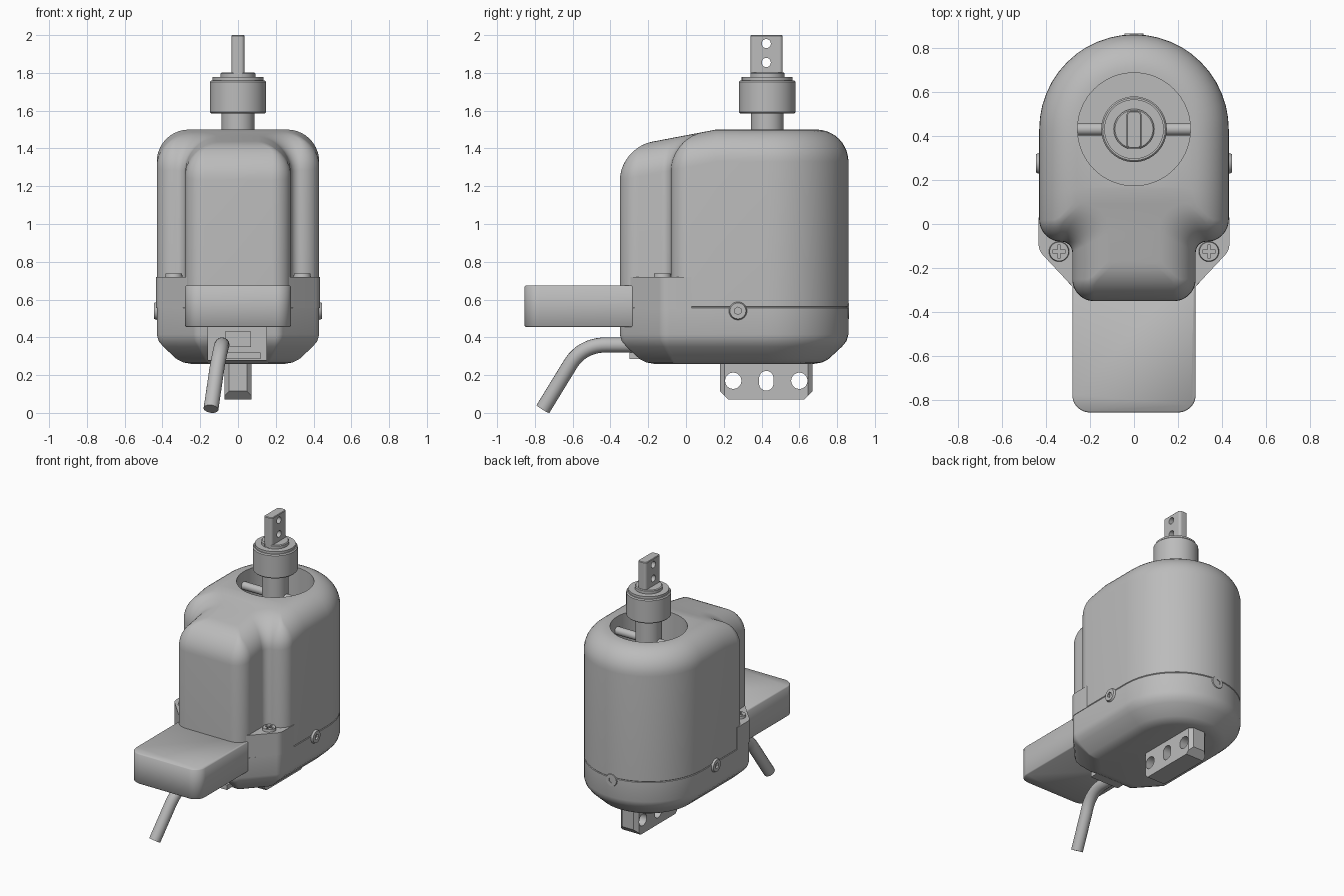
import bpy, bmesh, math
from mathutils import Vector, Matrix

if "Cube" in bpy.data.objects:
    bpy.data.objects.remove(bpy.data.objects["Cube"])

grey = bpy.data.materials.new("plain_grey")
grey.use_nodes = True
GREY = (0.5, 0.5, 0.5, 1)
grey.diffuse_color = GREY
grey.node_tree.nodes["Principled BSDF"].inputs["Base Color"].default_value = GREY
AXIS_Y = 0.43  # centre of the shaft and of the round back


def finish(name, bm):
    bmesh.ops.remove_doubles(bm, verts=bm.verts, dist=0.0002)
    bmesh.ops.recalc_face_normals(bm, faces=bm.faces)
    mesh = bpy.data.meshes.new(name)
    bm.to_mesh(mesh)
    bm.free()
    ob = bpy.data.objects.new(name, mesh)
    bpy.context.collection.objects.link(ob)
    mesh.materials.append(grey)
    return ob


def activate(ob):
    bpy.ops.object.select_all(action='DESELECT')
    ob.select_set(True)
    bpy.context.view_layer.objects.active = ob


def smooth(ob, angle=32):
    activate(ob)
    bpy.ops.object.shade_smooth_by_angle(angle=math.radians(angle))


def cut(ob, *cutters):
    for c in cutters:
        m = ob.modifiers.new("cut", 'BOOLEAN')
        m.operation, m.solver, m.object = 'DIFFERENCE', 'EXACT', c
        activate(ob)
        bpy.ops.object.modifier_apply(modifier=m.name)
        bpy.data.objects.remove(c)


def box(name, lo, hi):
    bm = bmesh.new()
    lo, hi = Vector(lo), Vector(hi)
    bmesh.ops.create_cube(bm, size=1, matrix=Matrix.Translation((lo + hi) / 2) @ Matrix.Diagonal((*(hi - lo), 1)))
    return finish(name, bm)


def rod(name, start, end, r1, r2=None, sides=48):
    a, b = Vector(start), Vector(end)
    bm = bmesh.new()
    rot = (b - a).to_track_quat('Z', 'Y').to_matrix().to_4x4()
    bmesh.ops.create_cone(bm, cap_ends=True, segments=sides, radius1=r1, radius2=r1 if r2 is None else r2,
                          depth=(b - a).length, matrix=Matrix.Translation((a + b) / 2) @ rot)
    return finish(name, bm)


def turned(name, profile):
    """Solid of revolution around the shaft axis."""
    bm = bmesh.new()
    vs = [bm.verts.new((r, AXIS_Y, z)) for r, z in profile]
    es = [bm.edges.new(p) for p in zip(vs, vs[1:])]
    bmesh.ops.spin(bm, geom=vs + es, cent=(0, AXIS_Y, 0), axis=(0, 0, 1), angle=math.tau, steps=56)
    ob = finish(name, bm)
    smooth(ob)
    return ob


def ring(half, d, steps=12):
    """Rounded symmetric outline, moved inwards by d."""
    pts = half + [(-x, y, r) for x, y, r in reversed(half)]
    out = []
    for i, (x, y, r) in enumerate(pts):
        c, p, n = Vector((x, y)), Vector(pts[i - 1][:2]), Vector(pts[(i + 1) % len(pts)][:2])
        e1, e2 = (c - p).normalized(), (n - c).normalized()
        n1, n2 = Vector((-e1.y, e1.x)), Vector((-e2.y, e2.x))
        c = c + d * (n1 + n2) / (1 + n1.dot(n2))
        turn = math.atan2(e1.x * e2.y - e1.y * e2.x, e1.dot(e2))
        r = max(r - d, min(r, 0.02)) if turn > 0 else r + 0.45 * d
        start = c - e1 * r * math.tan(abs(turn) / 2)
        mid = start + n1 * math.copysign(r, turn)
        out += [mid + Matrix.Rotation(turn * k / steps, 2) @ (start - mid) for k in range(steps + 1)]
    return out


def loft(half, levels):
    """Capped stack of outlines; levels are (inset, z)."""
    bm = bmesh.new()
    rings = [[bm.verts.new((*p, z)) for p in ring(half, d)] for d, z in levels]
    for a, b in zip(rings, rings[1:]):
        for i in range(len(a)):
            j = (i + 1) % len(a)
            bm.faces.new((a[i], a[j], b[j], b[i]))
    bm.faces.new(rings[0][::-1])
    bm.faces.new(rings[-1])
    bmesh.ops.remove_doubles(bm, verts=bm.verts, dist=0.0002)
    return bm


# Upper housing: rounded top, nose at the front, roof sloping down to it
SEAM, TOP, R = 0.56, 1.5, 0.17
housing = [(0.28, -0.35, 0.1), (0.28, -0.08, 0.05), (0.43, -0.08, 0.1), (0.43, 0.86, 0.43)]
arc = [math.pi / 2 * k / 10 for k in range(11)]
bm = loft(housing, [(0.004, SEAM), (0, SEAM + 0.004)]
          + [(R * (1 - math.cos(t)), TOP - R + R * math.sin(t)) for t in arc])
bmesh.ops.bisect_plane(bm, geom=bm.verts[:] + bm.edges[:] + bm.faces[:], plane_co=(0, 0.16, 0), plane_no=(0, 1, 0))
for v in bm.verts:
    if v.co.z > 1 and v.co.y < 0.16:
        v.co.z -= 0.19 * (0.16 - v.co.y)
upper = finish("upper_housing", bm)
cut(upper, rod("well_cutter", (0, AXIS_Y, 1.1), (0, AXIS_Y, 1.7), 0.256, sides=72))
smooth(upper)

# Lower tray with chamfered bottom and a cable recess
tray_plan = [(0.22, -0.35, 0.06), (0.43, -0.12, 0.08), (0.43, 0.86, 0.43)]
tray = finish("lower_tray", loft(tray_plan, [
    (0.18, 0.26), (0.14, 0.267), (0.105, 0.285), (0.035, 0.35), (0.01, 0.38), (0, 0.415),
    (0, SEAM - 0.004), (0.004, SEAM)]))
cut(tray, box("recess_cutter", (-0.16, -0.5, 0.28), (0.15, -0.2, 0.47)))
smooth(tray, 25)
box("recess_lip", (-0.11, -0.3, 0.285), (0.12, -0.19, 0.32))
box("cable_clamp", (-0.07, -0.27, 0.35), (0.07, -0.19, 0.43))

# Raised front of the tray
front_plan = [(0.22, -0.347, 0.06), (0.433, -0.12, 0.08), (0.433, 0.03, 0.002)]
smooth(finish("tray_front", loft(front_plan, [(0, SEAM - 0.004), (0, 0.72)])))

# Front handle plate
plate_plan = [(0.28, -0.855, 0.08), (0.28, -0.2, 0.002)]
smooth(finish("front_plate", loft(plate_plan, [(0.006, 0.455), (0, 0.461), (0, 0.669), (0.006, 0.675)])), 50)

# Cable
a, b, c = Vector((-0.085, -0.42, 0.36)), Vector((-0.088, -0.555, 0.36)), Vector((-0.11, -0.62, 0.245))
path = [Vector((-0.085, -0.19, 0.36))]
path += [a.lerp(b, k / 10).lerp(b.lerp(c, k / 10), k / 10) for k in range(11)]
path.append(Vector((-0.143, -0.757, 0.021)))
curve = bpy.data.curves.new("cable", 'CURVE')
curve.dimensions, curve.bevel_depth, curve.bevel_resolution, curve.use_fill_caps = '3D', 0.04, 6, True
spline = curve.splines.new('POLY')
spline.points.add(len(path) - 1)
for pt, co in zip(spline.points, path):
    pt.co = (*co, 1)
curve.materials.append(grey)
cable = bpy.data.objects.new("cable", curve)
bpy.context.collection.objects.link(cable)
activate(cable)
bpy.ops.object.convert(target='MESH')
smooth(bpy.context.object, 40)

# Bottom mounting tongue with two round holes and a slot
bm = bmesh.new()
outline = [(0.18, 0.3), (0.18, 0.115), (0.225, 0.07), (0.625, 0.07), (0.67, 0.115), (0.67, 0.3)]
face = bm.faces.new([bm.verts.new((-0.072, y, z)) for y, z in outline])
side = bmesh.ops.extrude_face_region(bm, geom=[face])["geom"]
bmesh.ops.translate(bm, verts=[v for v in side if isinstance(v, bmesh.types.BMVert)], vec=(0.144, 0, 0))
ends = [e for e in bm.edges if abs(e.verts[0].co.x - e.verts[1].co.x) < 0.01
        and abs(e.verts[0].co.y - e.verts[1].co.y) < 0.01 and e.calc_length() > 0.1]
bmesh.ops.bevel(bm, geom=ends, offset=0.025, segments=1, affect='EDGES')
tongue = finish("mounting_tongue", bm)
slot = rod("slot_cutter", (-0.2, 0.425, 0.17), (0.2, 0.425, 0.17), 0.038)
for v in slot.data.vertices:
    v.co.z += math.copysign(0.014, v.co.z - 0.17)
cut(tongue, slot, *[rod("hole_cutter", (-0.2, y, 0.17), (0.2, y, 0.17), 0.043) for y in (0.25, 0.6)])
smooth(tongue)

# Shaft, collar and retaining ring
turned("shaft", [(0, 1.09), (0.087, 1.09), (0.087, 1.6), (0, 1.6)])
turned("collar", [(0, 1.585), (0.142, 1.585), (0.149, 1.592), (0.149, 1.753), (0.142, 1.76),
                  (0.135, 1.76), (0.135, 1.777), (0.1, 1.777), (0, 1.777)])
clip = turned("retaining_ring", [(0, 1.77), (0.092, 1.77), (0.092, 1.797), (0.086, 1.802), (0, 1.802)])
cut(clip, box("gap_cutter", (-0.025, 0.3, 1.779), (0.025, 0.36, 1.85)))
smooth(clip)

# Drive blade: flat bar with rounded edges and two cross holes
blade_plan = [(0.034, -0.085, 0.018), (0.034, 0.085, 0.018)]
bm = loft(blade_plan, [(0, 1.75), (0, 1.996), (0.004, 2.0)])
bmesh.ops.translate(bm, verts=bm.verts, vec=(0, AXIS_Y - 0.003, 0))
blade = finish("drive_blade", bm)
cut(blade, *[rod("hole_cutter", (-0.2, 0.425, z), (0.2, 0.425, z), 0.024) for z in (1.855, 1.955)])
smooth(blade)

# Cross pins in the well, and screws on both sides
for s, label in ((1, "left"), (-1, "right")):
    smooth(rod(label + "_cross_pin", (0.08 * s, AXIS_Y, 1.4), (0.258 * s, AXIS_Y, 1.4), 0.028, sides=24))
    x, y = 0.34 * s, -0.125
    screw = rod(label + "_top_screw", (x, y, 0.7), (x, y, 0.738), 0.049, 0.043)
    cut(screw, box("cross_cutter", (x - 0.03, y - 0.007, 0.725), (x + 0.03, y + 0.007, 0.8)),
        box("cross_cutter", (x - 0.007, y - 0.03, 0.725), (x + 0.007, y + 0.03, 0.8)))
    smooth(screw)


def socket_screw(name, base, direction):
    base, d = Vector(base), Vector(direction)
    screw = rod(name, base - d * 0.02, base + d * 0.014, 0.056, 0.042)
    cut(screw, rod("socket_cutter", base, base + d * 0.1, 0.02, sides=6))
    smooth(screw)


socket_screw("left_side_screw", (0.43, 0.275, 0.54), (1, 0, 0))
socket_screw("right_side_screw", (-0.43, 0.275, 0.54), (-1, 0, 0))
socket_screw("back_screw", (0, 0.85, 0.54), (0, 1, 0))
